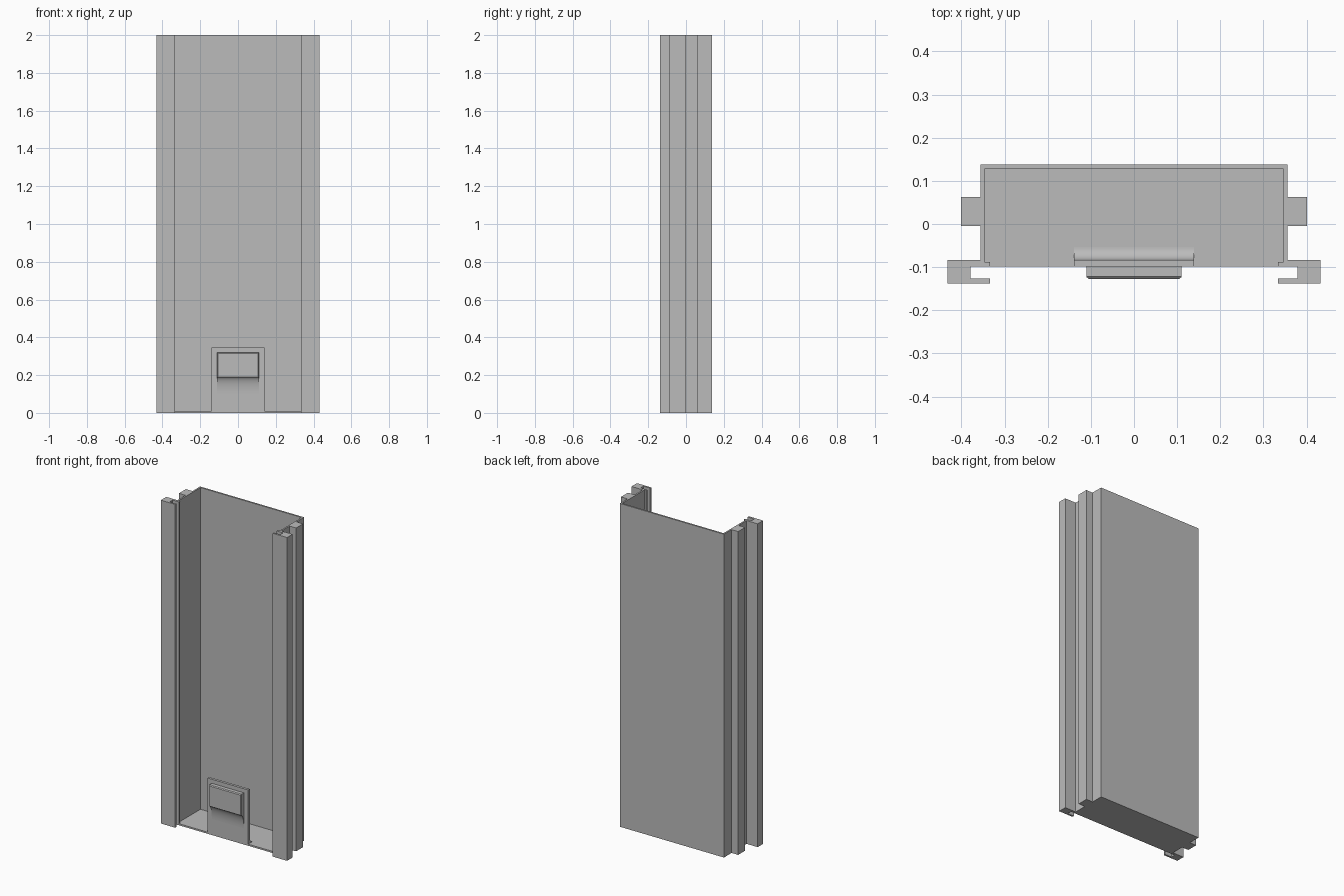
import bpy, bmesh, math

if "Cube" in bpy.data.objects:
    bpy.data.objects.remove(bpy.data.objects["Cube"])

grey = bpy.data.materials.new("plain grey")
grey.diffuse_color = (0.5, 0.5, 0.5, 1)
grey.use_nodes = True
grey.node_tree.nodes["Principled BSDF"].inputs["Base Color"].default_value = grey.diffuse_color


def prism(name, outline, a, b, axis="z"):
    """Extrude a closed outline: (x, y) along z, or (y, z) along x."""
    def point(p, t):
        return (p[0], p[1], t) if axis == "z" else (t, p[0], p[1])
    bm = bmesh.new()
    low = [bm.verts.new(point(p, a)) for p in outline]
    high = [bm.verts.new(point(p, b)) for p in outline]
    bm.faces.new(low)
    bm.faces.new(high)
    n = len(outline)
    for i in range(n):
        j = (i + 1) % n
        bm.faces.new((low[i], low[j], high[j], high[i]))
    bmesh.ops.recalc_face_normals(bm, faces=bm.faces)
    mesh = bpy.data.meshes.new(name)
    bm.to_mesh(mesh)
    bm.free()
    mesh.materials.append(grey)
    obj = bpy.data.objects.new(name, mesh)
    bpy.context.collection.objects.link(obj)
    return obj


def smooth(obj):
    bpy.ops.object.select_all(action="DESELECT")
    obj.select_set(True)
    bpy.context.view_layer.objects.active = obj
    bpy.ops.object.shade_smooth_by_angle(angle=math.radians(30))


def arc(cy, cz, ry, rz, start, end, steps=12):
    angles = [math.radians(start + (end - start) * i / steps) for i in range(steps + 1)]
    return [(cy + ry * math.cos(t), cz + rz * math.sin(t)) for t in angles]


# Channel frame: right half from the inside back corner round to the outside
inner = [(0.346, 0.127), (0.346, -0.088), (0.334, -0.088), (0.334, -0.099),
         (0.395, -0.099), (0.395, -0.126), (0.334, -0.126), (0.334, -0.1375)]
outer = [(0.432, -0.1375), (0.432, -0.084), (0.356, -0.084), (0.356, -0.005),
         (0.401, -0.005), (0.401, 0.063), (0.356, 0.063), (0.356, 0.1375)]
right = inner + outer
prism("channel_frame", right + [(-x, y) for x, y in reversed(right)], 0, 2)

# Seal strips at the bottom of the two rail slots
for side, label in ((1, "right"), (-1, "left")):
    prism("seal_strip_" + label,
          [(side * x, y) for x, y in ((0.379, -0.126), (0.395, -0.126),
                                      (0.395, -0.099), (0.379, -0.099))], 0, 2)

# Floor plate, notched round the rail lips
floor = [(0.346, 0.127), (0.346, -0.088), (0.334, -0.088), (0.334, -0.099)]
prism("floor_plate", floor + [(-x, y) for x, y in reversed(floor)], 0, 0.01)

# Upright tab with a rounded fillet down to the floor behind it
tab = [(-0.099, 0), (-0.099, 0.345), (-0.083, 0.345)]
tab += arc(-0.053, 0.04, 0.03, 0.03, 180, 270) + [(-0.053, 0)]
smooth(prism("tab", tab, -0.139, 0.139, "x"))

# Finger grip: flat front, bevelled rim, underside sweeping into the tab
sweep = arc(-0.127, 0.10, 0.028, 0.09, 0, 90)
grip = prism("finger_grip", [(-0.095, 0.32), (-0.095, 0.10)] + sweep + [(-0.127, 0.32)],
             -0.11, 0.11, "x")
bm = bmesh.new()
bm.from_mesh(grip.data)
rim = [e for e in bm.edges
       if all(v.co.y < -0.126 and v.co.z > 0.18 for v in e.verts)
       and not all(v.co.z < 0.2 for v in e.verts)]
bmesh.ops.bevel(bm, geom=rim, offset=0.005, segments=1, affect="EDGES")
bm.to_mesh(grip.data)
bm.free()
smooth(grip)
